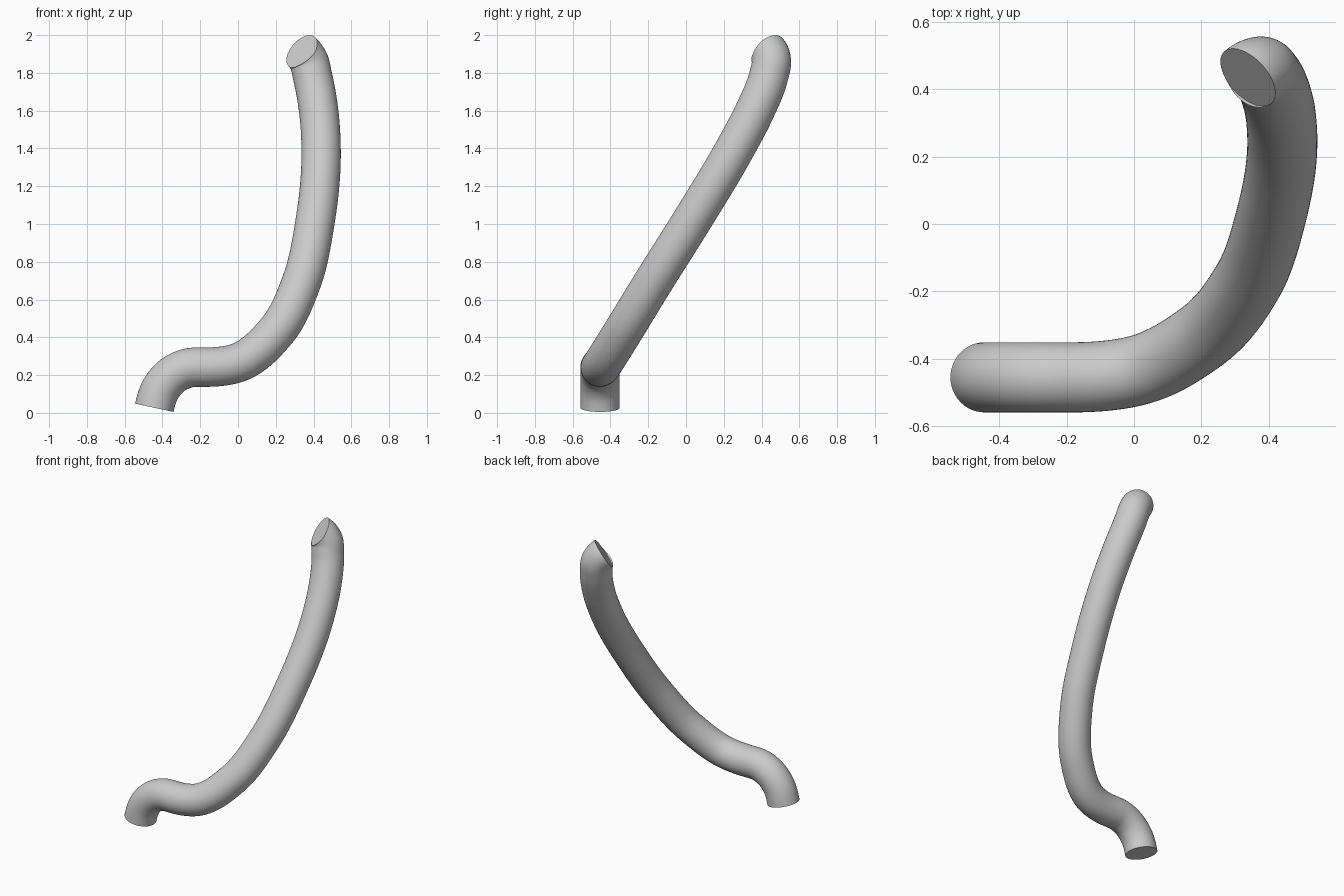
import bpy, bmesh, math
from mathutils import Vector

cube = bpy.data.objects.get("Cube")
if cube:
    bpy.data.objects.remove(cube, do_unlink=True)

RADIUS, SIDES, STEPS = 0.104, 48, 12

grey = bpy.data.materials.new("light grey")
grey.use_nodes = True
colour = (0.6, 0.6, 0.6, 1)
grey.diffuse_color = colour
grey.node_tree.nodes["Principled BSDF"].inputs["Base Color"].default_value = colour


def smooth_path(points, start_dir, end_dir):
    """Hermite curve through the points, with chosen end directions."""
    p = [Vector(q) for q in points]
    n = len(p)
    gaps = [(p[i + 1] - p[i]).length for i in range(n - 1)]
    tan = [Vector(start_dir).normalized()]
    for i in range(1, n - 1):
        before, after = (p[i] - p[i - 1]) / gaps[i - 1], (p[i + 1] - p[i]) / gaps[i]
        tan.append((before * gaps[i] + after * gaps[i - 1]) / (gaps[i] + gaps[i - 1]))
    tan.append(Vector(end_dir).normalized())
    path = []
    for i in range(n - 1):
        for s in range(STEPS + (i == n - 2)):
            t = s / STEPS
            a, b = p[i], p[i + 1]
            ta, tb = tan[i] * gaps[i], tan[i + 1] * gaps[i]
            pos = (a * (2*t**3 - 3*t**2 + 1) + ta * (t**3 - 2*t**2 + t)
                   + b * (3*t**2 - 2*t**3) + tb * (t**3 - t**2))
            slope = (a - b) * (6*t**2 - 6*t) + ta * (3*t**2 - 4*t + 1) + tb * (3*t**2 - 2*t)
            path.append((pos, slope.normalized()))
    return path


def tube(name, path):
    """Sweep a circle along the path and cap both ends."""
    bm = bmesh.new()
    rings = []
    side = Vector((0, 1, 0))
    for pos, direction in path:
        side = (side - direction * side.dot(direction)).normalized()
        up = direction.cross(side)
        angles = [math.tau * k / SIDES for k in range(SIDES)]
        rings.append([bm.verts.new(pos + RADIUS * (side * math.cos(a) + up * math.sin(a)))
                      for a in angles])
    for low, high in zip(rings, rings[1:]):
        for k in range(SIDES):
            j = (k + 1) % SIDES
            bm.faces.new((low[k], low[j], high[j], high[k]))
    bm.faces.new(rings[0][::-1])
    bm.faces.new(rings[-1])
    mesh = bpy.data.meshes.new(name)
    bm.to_mesh(mesh)
    bm.free()
    mesh.materials.append(grey)
    obj = bpy.data.objects.new(name, mesh)
    bpy.context.collection.objects.link(obj)
    bpy.ops.object.select_all(action='DESELECT')
    obj.select_set(True)
    bpy.context.view_layer.objects.active = obj
    bpy.ops.object.shade_smooth_by_angle(angle=math.radians(40))
    return obj


# Short elbow at the foot
elbow = [(-0.443, -0.455, 0.027), (-0.407, -0.455, 0.13), (-0.345, -0.455, 0.2),
         (-0.265, -0.455, 0.237), (-0.18, -0.455, 0.242)]
tube("foot_elbow", smooth_path(elbow, (0.21, 0, 0.98), (1, 0, 0)))

# Long rising bend, turning forward sharply at its open end
bend = [(-0.18, -0.455, 0.242), (0, -0.437, 0.266), (0.2, -0.335, 0.428),
        (0.335, -0.175, 0.69), (0.406, 0.02, 1.0), (0.44, 0.26, 1.4),
        (0.427, 0.365, 1.6), (0.395, 0.437, 1.78), (0.373, 0.452, 1.865),
        (0.338, 0.435, 1.912)]
tube("long_bend", smooth_path(bend, (1, 0, 0), (-0.62, -0.57, 0.54)))
